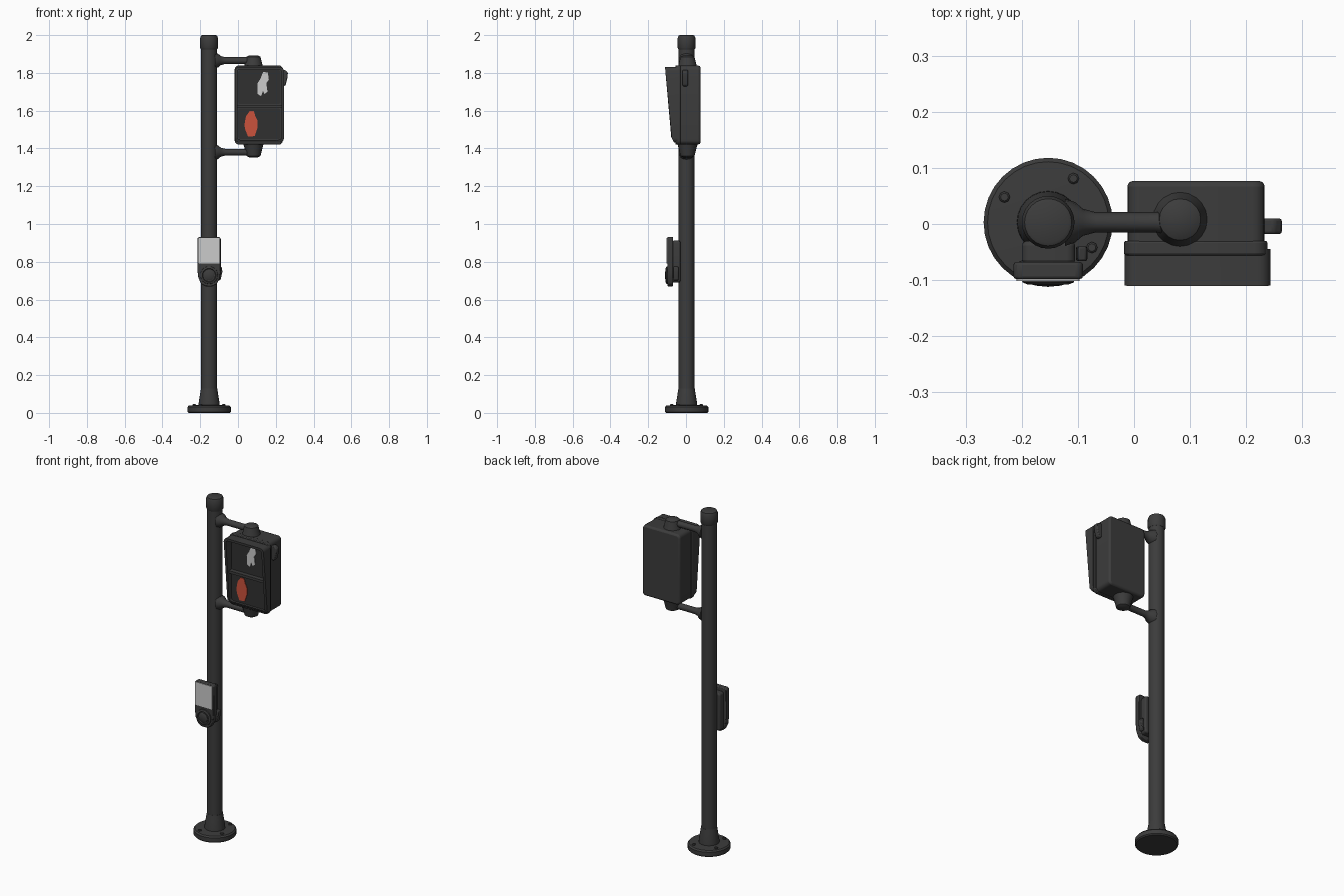
import bpy, bmesh, math
from mathutils import Matrix, Vector

if "Cube" in bpy.data.objects:
    bpy.data.objects.remove(bpy.data.objects["Cube"])


def mat(name, r, g, b):
    m = bpy.data.materials.new(name)
    m.diffuse_color = (r, g, b, 1)
    m.use_nodes = True
    m.node_tree.nodes["Principled BSDF"].inputs["Base Color"].default_value = m.diffuse_color
    return m


DARK = mat("dark_grey", 0.045, 0.045, 0.045)
LENS = mat("lens_black", 0.03, 0.03, 0.03)
WHITE = mat("light_grey", 0.60, 0.60, 0.60)
ORANGE = mat("signal_orange", 0.60, 0.085, 0.045)
PX, PY = -0.153, 0.003   # pole axis


def finish(name, bm, material, bevel=0, angle=35):
    bmesh.ops.recalc_face_normals(bm, faces=bm.faces)
    me = bpy.data.meshes.new(name)
    bm.to_mesh(me)
    bm.free()
    me.materials.append(material)
    ob = bpy.data.objects.new(name, me)
    bpy.context.collection.objects.link(ob)
    if bevel:
        md = ob.modifiers.new("bevel", 'BEVEL')
        md.width, md.segments, md.limit_method = bevel, 2, 'ANGLE'
    bpy.ops.object.select_all(action='DESELECT')
    ob.select_set(True)
    bpy.context.view_layer.objects.active = ob
    bpy.ops.object.shade_smooth_by_angle(angle=math.radians(angle))
    return ob


def lathe(name, profile, origin, axis='Z', material=DARK, n=24):
    """Closed turned part from (radius, height) pairs along an axis."""
    turn = {'Z': Matrix(), 'X': Matrix.Rotation(math.pi / 2, 4, 'Y'),
            '-Y': Matrix.Rotation(math.pi / 2, 4, 'X')}[axis]
    m = Matrix.Translation(origin) @ turn
    bm = bmesh.new()
    rings = [[bm.verts.new(m @ Vector((r * math.cos(2 * math.pi * i / n),
                                       r * math.sin(2 * math.pi * i / n), h)))
              for i in range(n)] for r, h in profile]
    for a, b in zip(rings, rings[1:]):
        for i in range(n):
            j = (i + 1) % n
            bm.faces.new((a[i], a[j], b[j], b[i]))
    bm.faces.new(rings[0])
    bm.faces.new(rings[-1])
    return finish(name, bm, material)


def prism(name, outline, y0, y1, material=DARK, bevel=0):
    """Extrude an (x, z) outline from y0 to y1."""
    bm = bmesh.new()
    a = [bm.verts.new((x, y0, z)) for x, z in outline]
    b = [bm.verts.new((x, y1, z)) for x, z in outline]
    bm.faces.new(a)
    bm.faces.new(b)
    for i in range(len(a)):
        j = (i + 1) % len(a)
        bm.faces.new((a[i], a[j], b[j], b[i]))
    return finish(name, bm, material, bevel)


def round_rect(x0, x1, z0, z1, r, seg=4):
    pts = []
    for k, (cx, cz) in enumerate([(x1 - r, z1 - r), (x0 + r, z1 - r),
                                  (x0 + r, z0 + r), (x1 - r, z0 + r)]):
        for s in range(seg + 1):
            t = math.pi / 2 * (k + s / seg)
            pts.append((cx + r * math.cos(t), cz + r * math.sin(t)))
    return pts


# pole, base flange and cap
lathe("base_flange", [(0.109, 0), (0.115, 0.006), (0.115, 0.03), (0.108, 0.038),
                      (0.06, 0.041)], (PX, PY, 0), n=32)
lathe("base_collar", [(0.056, 0.036), (0.055, 0.055), (0.047, 0.105), (0.043, 0.13)],
      (PX, PY, 0))
lathe("pole", [(0.042, 0.03), (0.042, 1.94)], (PX, PY, 0))
lathe("pole_cap", [(0.043, 1.925), (0.047, 1.932), (0.047, 1.985), (0.042, 1.997),
                   (0.036, 2.0)], (PX, PY, 0))
for k in range(4):
    t = math.radians(60 + 90 * k)
    lathe("base_bolt", [(0.010, 0.03), (0.010, 0.043), (0.007, 0.046)],
          (PX + 0.09 * math.cos(t), PY + 0.09 * math.sin(t), 0), n=8)

# bracket arms with pole sockets and elbows
for side, z, up in (("upper", 1.865, 1), ("lower", 1.38, -1)):
    lathe(side + "_arm", [(0.042, 0.03), (0.036, 0.048), (0.024, 0.062), (0.018, 0.085),
                          (0.018, 0.19), (0.022, 0.235)], (PX, PY, z), 'X', n=16)
    lathe(side + "_elbow", [(0.055, z - up * 0.048), (0.048, z - up * 0.025),
                            (0.042, z), (0.037, z + up * 0.02), (0.022, z + up * 0.028)],
          (0.082, 0.008, 0), n=20)

# signal housing
prism("signal_housing", round_rect(-0.012, 0.233, 1.422, 1.838, 0.022), -0.048, 0.077,
      bevel=0.010)
prism("housing_door_rim", round_rect(-0.018, 0.238, 1.42, 1.84, 0.024), -0.056, -0.03,
      bevel=0.004)

# sloping visor around the lenses, open at the front
bm = bmesh.new()
outer = round_rect(-0.017, 0.243, 1.432, 1.832, 0.022)
inner = round_rect(-0.003, 0.229, 1.446, 1.818, 0.014)


def front_y(z):
    return -0.083 - 0.077 * (z - 1.47) if z > 1.47 else -0.083 + 0.5 * (1.47 - z)


loops = [[bm.verts.new((x, -0.045, z)) for x, z in outer],
         [bm.verts.new((x, front_y(z), z)) for x, z in outer],
         [bm.verts.new((x, front_y(z), z)) for x, z in inner],
         [bm.verts.new((x, -0.045, z)) for x, z in inner]]
for a, b in zip(loops, loops[1:] + loops[:1]):
    for i in range(len(a)):
        j = (i + 1) % len(a)
        bm.faces.new((a[i], a[j], b[j], b[i]))
finish("visor", bm, DARK)
prism("visor_divider", [(-0.004, 1.615), (0.230, 1.615), (0.230, 1.630), (-0.004, 1.630)],
      -0.082, -0.05)

# lenses and lit symbols
for name, z0, z1 in (("upper_lens", 1.634, 1.815), ("lower_lens", 1.450, 1.611)):
    prism(name, round_rect(0.001, 0.225, z0, z1, 0.012), -0.060, -0.052, LENS)
prism("walk_symbol", [(0.133, 1.805), (0.158, 1.802), (0.163, 1.765), (0.150, 1.745),
                      (0.156, 1.700), (0.140, 1.688), (0.132, 1.705), (0.122, 1.676),
                      (0.103, 1.690), (0.102, 1.742), (0.118, 1.768)],
      -0.064, -0.058, WHITE)
prism("hand_symbol", [(0.062, 1.598), (0.084, 1.598), (0.092, 1.570), (0.104, 1.545),
                      (0.103, 1.510), (0.088, 1.465), (0.053, 1.463), (0.038, 1.500),
                      (0.034, 1.525), (0.042, 1.570)],
      -0.064, -0.058, ORANGE)

# latch on the right side of the housing
prism("side_latch", [(0.225, 1.815), (0.250, 1.815), (0.264, 1.802), (0.262, 1.775),
                     (0.252, 1.735), (0.240, 1.728), (0.225, 1.735)],
      -0.018, 0.010, bevel=0.005)

# push button unit
prism("button_mount", round_rect(-0.200, -0.105, 0.69, 0.912, 0.015), -0.072, -0.03,
      bevel=0.008)
prism("button_plate", [(-0.205, 0.932), (-0.099, 0.932), (-0.091, 0.924), (-0.091, 0.755),
                       (-0.096, 0.715), (-0.112, 0.682), (-0.135, 0.670), (-0.171, 0.670),
                       (-0.194, 0.682), (-0.210, 0.715), (-0.215, 0.755), (-0.215, 0.924)],
      -0.098, -0.068, bevel=0.005)
prism("instruction_sign", round_rect(-0.209, -0.097, 0.790, 0.926, 0.006),
      -0.102, -0.096, WHITE)
lathe("button_ring", [(0.048, 0.09), (0.046, 0.104), (0.036, 0.108), (0.033, 0.102)],
      (PX, 0, 0.729), '-Y')
lathe("push_button", [(0.027, 0.098), (0.027, 0.106), (0.020, 0.110)],
      (PX, 0, 0.729), '-Y')
prism("button_side_guard", [(-0.100, 0.775), (-0.084, 0.770), (-0.083, 0.745),
                            (-0.092, 0.705), (-0.104, 0.700)], -0.066, -0.040, bevel=0.004)
